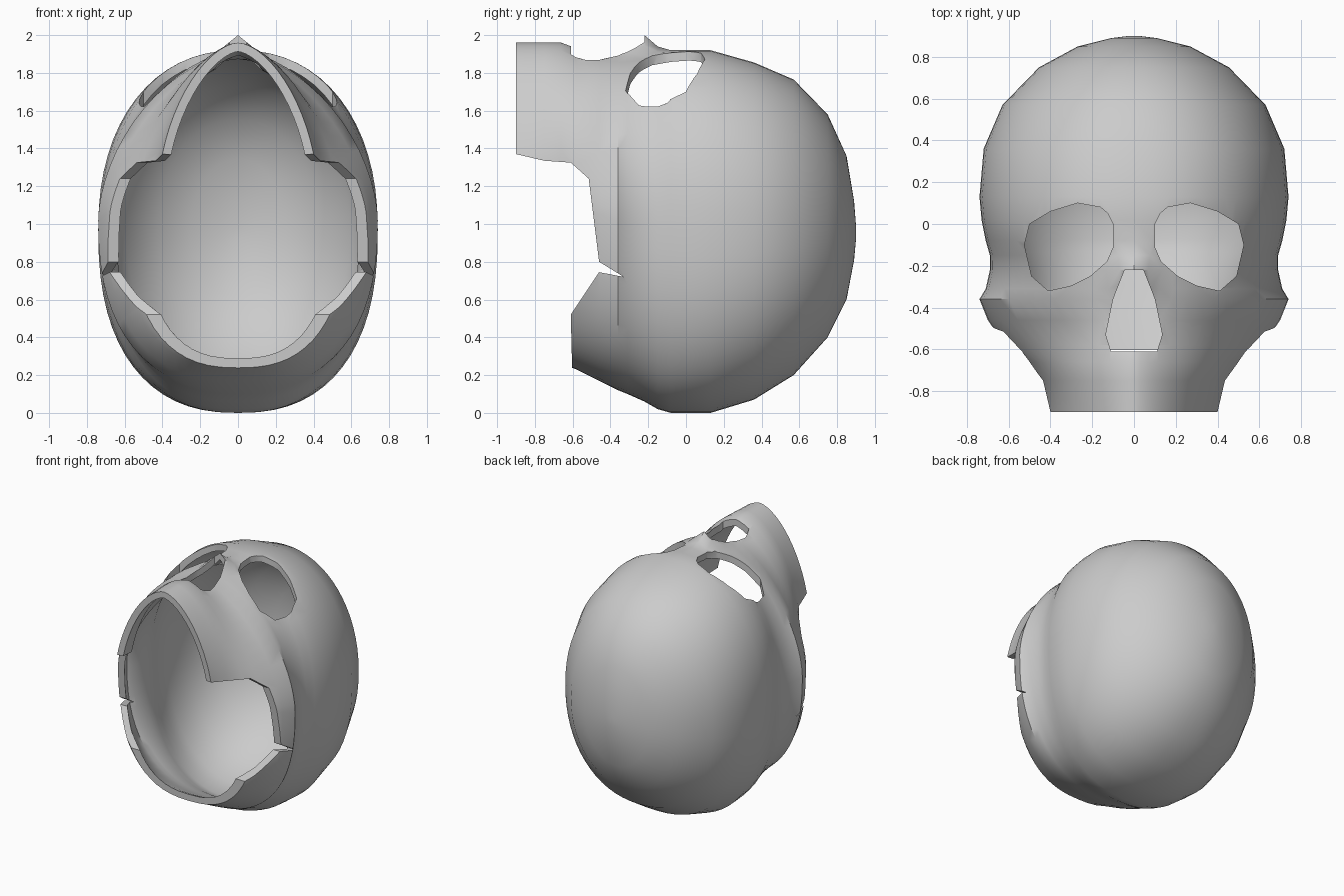
import bpy, bmesh, math

if "Cube" in bpy.data.objects:
    bpy.data.objects.remove(bpy.data.objects["Cube"])

SEG = 64        # points around each cross-section
WALL = 0.047    # bone thickness

# cross-sections along y: y, half width, z top, z bottom, z of widest point, upper / lower roundness
SECTIONS = [
    (-0.90, .42, 1.96, .30, 1.20, 1.7, 2.4), (-0.75, .45, 1.96, .28, 1.20, 1.7, 2.4),
    (-0.66, .53, 1.96, .26, 1.15, 1.6, 2.5), (-0.58, .62, 1.93, .23, 1.08, 1.5, 2.5),
    (-0.46, .70, 1.90, .17, 1.05, 1.6, 2.5), (-0.36, .74, 1.90, .12, 1.02, 1.75, 2.4),
    (-0.31, .71, 1.90, .10, 1.00, 1.85, 2.4), (-0.22, .69, 1.90, .06, 1.00, 2.0, 2.4),
    (-0.15, .69, 1.90, .02, 1.00, 2.1, 2.4), (-0.08, .71, 1.91, 0, 1.00, 2.2, 2.4),
    (0.02, .73, 1.92, 0, .98, 2.2, 2.4), (0.13, .74, 1.92, 0, .97, 2.2, 2.4),
    (0.36, .72, 1.855, .07, .96, 2.2, 2.3), (0.57, .63, 1.765, .2, .96, 2.1, 2.2),
    (0.75, .455, 1.58, .40, .96, 2.1, 2.1), (0.85, .27, 1.36, .60, .96, 2, 2),
    (0.89, .11, 1.12, .81, .96, 2, 2), (0.90, .03, .99, .92, .955, 2, 2),
]
NOSE_RIDGE = {-0.46: .01, -0.36: .03, -0.31: .05, -0.22: .10, -0.15: .04, -0.08: .01}


def spow(v, e):
    return math.copysign(abs(v) ** e, v)


def section_ring(bm, y, w, top, bottom, mid, n_up, n_low):
    ring = []
    for i in range(SEG):
        a = 2 * math.pi * i / SEG
        c, s = math.cos(a), math.sin(a)
        if abs(c) < 1e-6:
            c = 0
        n, h = (n_up, top - mid) if s >= 0 else (n_low, mid - bottom)
        x, z = w * spow(c, 2 / n), mid + h * spow(s, 2 / n)
        if s > 0:
            z += NOSE_RIDGE.get(y, 0) * math.exp(-(x / .08) ** 2)
        ring.append(bm.verts.new((x, y, z)))
    return ring


def to_object(bm, name):
    bmesh.ops.recalc_face_normals(bm, faces=bm.faces)
    mesh = bpy.data.meshes.new(name)
    bm.to_mesh(mesh)
    bm.free()
    ob = bpy.data.objects.new(name, mesh)
    bpy.context.collection.objects.link(ob)
    return ob


def prism(name, points, depth):
    bm = bmesh.new()
    face = bm.faces.new([bm.verts.new(p) for p in points])
    ext = bmesh.ops.extrude_face_region(bm, geom=[face])
    moved = [v for v in ext["geom"] if isinstance(v, bmesh.types.BMVert)]
    bmesh.ops.translate(bm, verts=moved, vec=depth)
    ob = to_object(bm, name)
    ob.hide_render = True
    return ob


# skull shell, lying on its back
bm = bmesh.new()
rings = [section_ring(bm, *s) for s in SECTIONS]
for r0, r1 in zip(rings, rings[1:]):
    for i in range(SEG):
        j = (i + 1) % SEG
        bm.faces.new((r0[i], r0[j], r1[j], r1[i]))
bm.faces.new(rings[-1])
skull = to_object(bm, "skull")
if skull.data.polygons[len(skull.data.polygons) - 1].normal.y < 0:
    skull.data.flip_normals()
solid = skull.modifiers.new("wall", 'SOLIDIFY')
solid.thickness = WALL
solid.offset = -1

# eye sockets
EYE = [(.27, .10), (.40, .06), (.50, 0), (.525, -.10), (.49, -.25), (.41, -.32), (.30, -.295),
       (.21, -.25), (.13, -.18), (.10, -.11), (.10, 0), (.125, .05), (.16, .08)]
cutters = [prism("eye_cutter", [(side * x, y, 1.3) for x, y in EYE], (0, 0, 1)) for side in (1, -1)]

# nose opening
NOSE = [(.045, -.22), (.10, -.36), (.135, -.53), (.11, -.61)]
outline = NOSE + [(-x, y) for x, y in reversed(NOSE)]
cutters.append(prism("nose_cutter", [(x, y, 1.5) for x, y in outline], (0, 0, 1)))

# open underside with the jaw hinge notch
BASE = [(-1.2, 1.37), (-.9, 1.37), (-.75, 1.335), (-.61, 1.325), (-.515, 1.24), (-.46, .8),
        (-.33, .72), (-.46, .745), (-.61, .52), (-.592, -.2), (-1.2, -.2)]
cutters.append(prism("base_cutter", [(-1, y, z) for y, z in BASE], (2, 0, 0)))

for c in cutters:
    cut = skull.modifiers.new(c.name, 'BOOLEAN')
    cut.operation = 'DIFFERENCE'
    cut.solver = 'EXACT'
    cut.object = c

# bake the cuts and shade
bpy.context.view_layer.objects.active = skull
skull.select_set(True)
for name in [m.name for m in skull.modifiers]:
    bpy.ops.object.modifier_apply(modifier=name)
for c in cutters:
    bpy.data.objects.remove(c)
bpy.ops.object.shade_smooth_by_angle(angle=math.radians(35))
